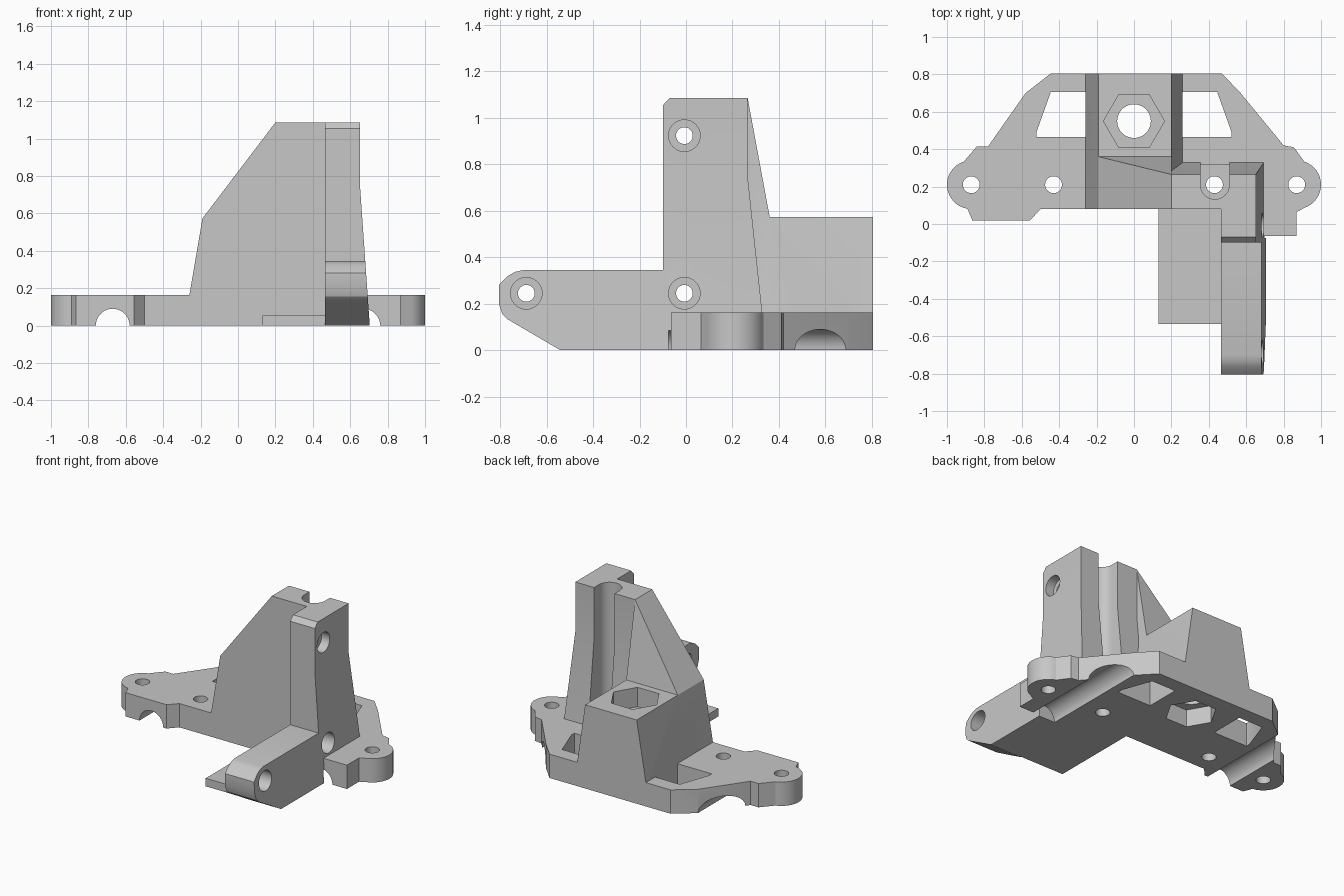
import bpy, bmesh, math
from mathutils import Vector

if "Cube" in bpy.data.objects:
    bpy.data.objects.remove(bpy.data.objects["Cube"], do_unlink=True)

grey = bpy.data.materials.new("light_grey_plastic")
grey.use_nodes = True
colour = (0.57, 0.57, 0.57, 1)
grey.diffuse_color = colour
grey.node_tree.nodes["Principled BSDF"].inputs["Base Color"].default_value = colour


def finish(name, bm):
    bmesh.ops.recalc_face_normals(bm, faces=bm.faces)
    mesh = bpy.data.meshes.new(name)
    bm.to_mesh(mesh)
    bm.free()
    mesh.materials.append(grey)
    obj = bpy.data.objects.new(name, mesh)
    bpy.context.collection.objects.link(obj)
    return obj


def loft(name, rings):
    """Skin a stack of equal-length point rings and cap both ends."""
    bm = bmesh.new()
    loops = [[bm.verts.new(p) for p in ring] for ring in rings]
    n = len(loops[0])
    for a, b in zip(loops, loops[1:]):
        for i in range(n):
            j = (i + 1) % n
            bm.faces.new((a[i], a[j], b[j], b[i]))
    bm.faces.new(loops[0])
    bm.faces.new(loops[-1])
    return finish(name, bm)


def slab(name, outline, z0, z1):
    return loft(name, [[(x, y, z) for x, y in outline] for z in (z0, z1)])


def hull(name, points):
    bm = bmesh.new()
    for p in points:
        bm.verts.new(p)
    bmesh.ops.convex_hull(bm, input=bm.verts)
    bmesh.ops.dissolve_limit(bm, angle_limit=0.01, verts=bm.verts, edges=bm.edges)
    return finish(name, bm)


def rect(x0, x1, y0, y1):
    return [(x0, y0), (x1, y0), (x1, y1), (x0, y1)]


def arc(cx, cy, r, a0, a1, n=16):
    angles = [math.radians(a0 + (a1 - a0) * i / n) for i in range(n + 1)]
    return [(cx + r * math.cos(a), cy + r * math.sin(a)) for a in angles]


def rod(name, start, end, radius, sides=40):
    """Cylinder between two points."""
    start, end = Vector(start), Vector(end)
    axis = end - start
    bm = bmesh.new()
    bmesh.ops.create_cone(bm, cap_ends=True, segments=sides, radius1=radius,
                          radius2=radius, depth=axis.length)
    bm.transform(axis.to_track_quat('Z', 'Y').to_matrix().to_4x4())
    bmesh.ops.translate(bm, verts=bm.verts, vec=(start + end) / 2)
    return finish(name, bm)


def combine(target, tool, operation):
    mod = target.modifiers.new("combine", 'BOOLEAN')
    mod.operation, mod.solver, mod.object = operation, 'EXACT', tool
    bpy.context.view_layer.update()
    result = bpy.data.meshes.new_from_object(
        target.evaluated_get(bpy.context.evaluated_depsgraph_get()))
    target.modifiers.clear()
    target.data = result
    bpy.data.objects.remove(tool, do_unlink=True)


# Base plate with a rounded ear at each end
outline = [(0.47, 0.805), (0.57, 0.70), (0.80, 0.42), (0.855, 0.41)]
outline += arc(0.87, 0.21, 0.13, 72, -70)
outline += [(0.87, 0.065), (0.87, -0.065), (0.60, -0.065), (0.60, 0.08), (-0.50, 0.08),
            (-0.555, 0.02), (-0.865, 0.02)]
outline += arc(-0.87, 0.21, 0.13, 261, 108)
outline += [(-0.84, 0.415), (-0.78, 0.415), (-0.58, 0.70), (-0.445, 0.805)]
body = slab("mount_body", outline, 0, 0.163)

# Tapered centre block
block = hull("centre_block",
             [(x, y, z) for z in (0, 0.163) for x, y in rect(-0.26, 0.26, 0.08, 0.805)]
             + [(x, y, 0.573) for x, y in rect(-0.19, 0.20, 0.08, 0.805)])

# Sloping brace from block up to tower
brace = hull("brace", [(x, y, 0.573) for x, y in rect(-0.19, 0.20, 0.08, 0.36)]
             + [(0.20, 0.08, 1.086), (0.20, 0.265, 1.086)])


# L-shaped tower, flared at the foot
def tower_ring(z, front=-0.10):
    flare = max(0, 0.75 - z)
    right, back = 0.652 + flare * 0.07, 0.265 + flare * 0.107
    return [(x, y, z) for x, y in
            ((0.20, 0.08), (0.465, 0.08), (0.465, front),
             (right, front), (right, back), (0.20, back))]


tower = loft("tower", [tower_ring(0), tower_ring(0.75), tower_ring(1.053),
                       tower_ring(1.086, -0.07)])

# Forward arm with rounded nose
nose = [(0.05, 0), (0.05, 0.345), (-0.70, 0.345), (-0.735, 0.337), (-0.765, 0.32),
        (-0.805, 0.28), (-0.805, 0.20), (-0.79, 0.155), (-0.77, 0.135),
        (-0.745, 0.12), (-0.54, 0)]
arm = loft("arm", [[(0.465, y, z) for y, z in nose],
                   [(0.7045 - z * 0.07, y, z) for y, z in nose]])

# Thin tongue beside the arm
tongue = slab("tongue", rect(0.13, 0.50, -0.535, 0.12), 0, 0.055)

for part in (block, tower, brace, arm, tongue):
    combine(body, part, 'UNION')

cutters = []
for side in (-1, 1):
    # Plate windows, screw holes and underside rod grooves
    window = [(0.26, 0.465), (0.52, 0.465), (0.52, 0.495), (0.445, 0.705), (0.26, 0.705)]
    cutters.append(slab("window", [(side * x, y) for x, y in window], -0.1, 0.3))
    for x in (0.87, 0.43):
        cutters.append(rod("screw_hole", (side * x, 0.21, -0.1), (side * x, 0.21, 0.3), 0.045))
    # Half-round groove, running past the plate edge and below the underside
    groove = [(side * 0.67 + 0.09, -0.05), (side * 0.67 + 0.09, 0)]
    groove += arc(side * 0.67, 0, 0.09, 9, 171, 18)
    groove += [(side * 0.67 - 0.09, 0), (side * 0.67 - 0.09, -0.05)]
    cutters.append(loft("rod_groove", [[(x, y, z) for x, z in groove] for y in (-0.075, 1)]))

# Upright channel in the back of the tower, slightly sunk into the plate
round_end = arc(0.4325, 0.21, 0.0775, 0, -180)
cutters.append(slab("channel", [(0.355, 0.45), (0.51, 0.45)] + round_end, 0.163, 1.3))
cutters.append(slab("channel_floor", [(0.355, 0.315), (0.51, 0.315)] + round_end, 0.145, 0.3))

# Centre bolt bore with hexagonal nut pockets
cutters.append(rod("centre_bore", (0, 0.55, -0.1), (0, 0.55, 0.8), 0.09))
for z0, z1 in ((-0.1, 0.12), (0.44, 0.8)):
    cutters.append(slab("nut_pocket", arc(0, 0.55, 0.163, 0, 300, 5), z0, z1))

# Counterbored clamp holes through arm and tower
for y, z in ((-0.687, 0.245), (-0.007, 0.245), (-0.007, 0.923)):
    cutters.append(rod("clamp_hole", (0.3, y, z), (0.9, y, z), 0.036))
    cutters.append(rod("counterbore", (0.59, y, z), (0.9, y, z), 0.068))

for cutter in cutters:
    combine(body, cutter, 'DIFFERENCE')

# Smooth the round surfaces and keep the edges sharp
bpy.ops.object.select_all(action='DESELECT')
body.select_set(True)
bpy.context.view_layer.objects.active = body
bpy.ops.object.shade_smooth_by_angle(angle=math.radians(25))
